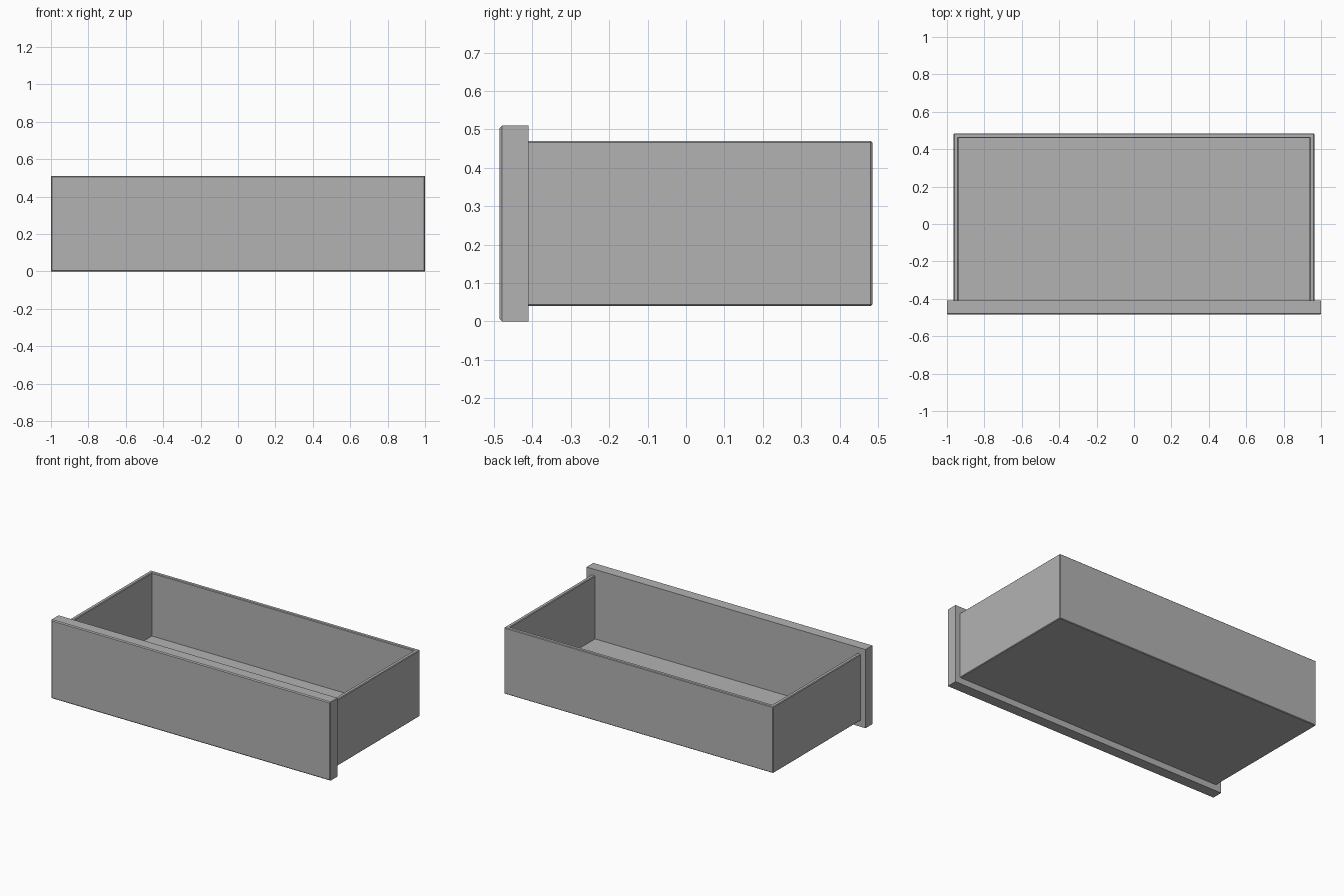
import bpy
import bmesh

cube = bpy.data.objects.get("Cube")
if cube:
    bpy.data.objects.remove(cube)

# Single plain grey finish
grey = bpy.data.materials.new("plain_grey")
grey.use_nodes = True
colour = (0.45, 0.45, 0.45, 1)
grey.diffuse_color = colour
grey.node_tree.nodes["Principled BSDF"].inputs["Base Color"].default_value = colour


def box(bm, low, high):
    """Add an axis-aligned box between two corners."""
    verts = bmesh.ops.create_cube(bm, size=1)["verts"]
    for v in verts:
        v.co = [(a + b) / 2 + c * (b - a) for a, b, c in zip(low, high, v.co)]


def finish(bm, name):
    bmesh.ops.recalc_face_normals(bm, faces=bm.faces)
    mesh = bpy.data.meshes.new(name)
    bm.to_mesh(mesh)
    bm.free()
    mesh.materials.append(grey)
    obj = bpy.data.objects.new(name, mesh)
    bpy.context.collection.objects.link(obj)


def chamfer(bm, edges, width):
    bmesh.ops.bevel(bm, geom=edges, offset=width, segments=1,
                    profile=0.5, affect="EDGES")


# Front panel, chamfered around its outer face
bm = bmesh.new()
box(bm, (-1, -0.485, 0), (1, -0.41, 0.51))
chamfer(bm, [e for e in bm.edges if all(v.co.y < -0.45 for v in e.verts)], 0.006)
finish(bm, "front_panel")

# Drawer tray: the front wall is buried in the panel
bm = bmesh.new()
box(bm, (-0.965, -0.447, 0.04), (0.965, 0.485, 0.47))
bm.normal_update()
rim = [f for f in bm.faces if f.normal.z > 0.9]
bmesh.ops.inset_region(bm, faces=rim, thickness=0.036)
for v in rim[0].verts:
    v.co.y = max(v.co.y, -0.411)
cavity = bmesh.ops.extrude_face_region(bm, geom=rim)["geom"]
for v in (g for g in cavity if isinstance(g, bmesh.types.BMVert)):
    v.co.z = 0.06
bmesh.ops.delete(bm, geom=[f for f in rim if f.is_valid], context="FACES_ONLY")
bmesh.ops.recalc_face_normals(bm, faces=bm.faces)
bm.normal_update()
outer = [e for e in bm.edges if e.is_convex and e.calc_face_angle(0) > 1]
chamfer(bm, outer, 0.004)
finish(bm, "drawer_tray")
